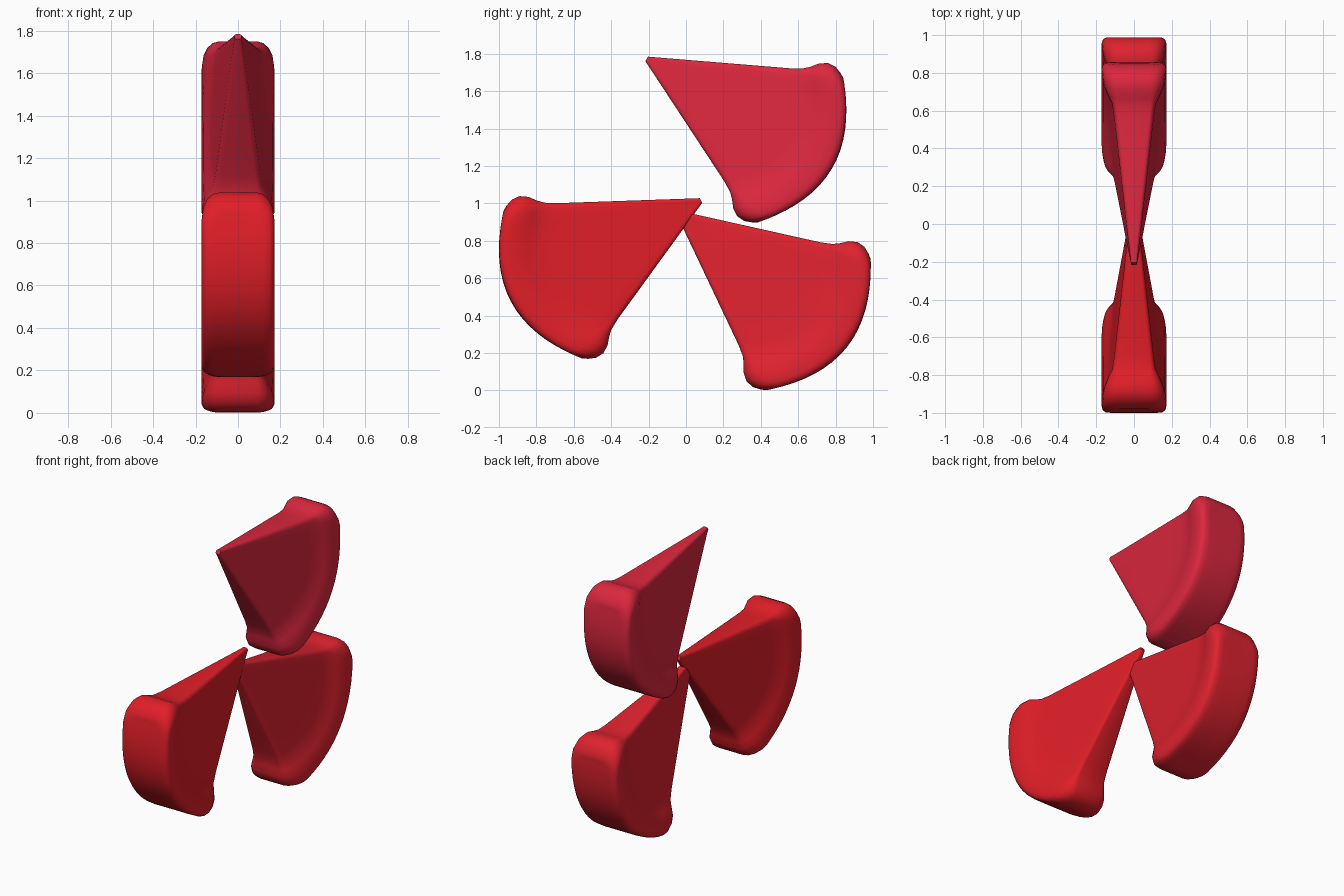
import bpy, bmesh, math

if "Cube" in bpy.data.objects:
    bpy.data.objects.remove(bpy.data.objects["Cube"])

# Loft rings from tip to rind: (u, half height, half thickness, corner radius, arc bulge, flesh flag)
RINGS = [(0.0, 0.014, 0.016, 0.010, 0.0, 1)]
for t in (0.03, 0.25, 0.5, 0.75, 0.92):
    RINGS.append((0.75 * t, 0.014 + 0.366 * t, 0.016 + 0.094 * t,
                  0.012 + 0.012 * t, 0.2 * t, 1))
RINGS += [
    (0.745, 0.383, 0.112, 0.026, 0.205, 1),
    (0.775, 0.412, 0.135, 0.045, 0.225, 0.6),
    (0.805, 0.450, 0.157, 0.065, 0.235, 0.2),
    (0.845, 0.476, 0.168, 0.080, 0.230, 0),
    (0.890, 0.479, 0.171, 0.085, 0.220, 0),
    (0.930, 0.464, 0.165, 0.080, 0.203, 0),
    (0.958, 0.447, 0.148, 0.070, 0.188, 0),
    (0.970, 0.432, 0.115, 0.060, 0.180, 0),
    (0.975, 0.424, 0.060, 0.040, 0.176, 0),
]


def section(u, hv, hx, r, bulge, flesh):
    """Closed rounded section, bent along the rind arc."""
    r = min(r, hv * 0.8, hx * 0.8)
    half = []
    for k in range(5):
        a = math.radians(22.5 * k)
        half.append((hx - r + r * math.sin(a), -hv + r - r * math.cos(a)))
    w = hv - r
    half += [(hx, -w + 2 * w * k / 14) for k in range(1, 14)]
    half += [(x, -v) for x, v in reversed(half[:5])]
    pts = []
    for x, v in half:
        arc = 1 - (v / hv) ** 2
        # Flesh sides stay planar towards the curved rind
        grow = 1 + flesh * arc * bulge / max(u, 0.2) * 0.8
        pts.append((x * grow, u + bulge * arc, v))
    return pts + [(-x, y, z) for x, y, z in reversed(pts)]


def slice_part(name, tip, angle, side, color):
    bm = bmesh.new()
    a = math.radians(angle)
    c, s = math.cos(a), math.sin(a)
    loops = []
    for ring in RINGS:
        loops.append([bm.verts.new((x, tip[0] + side * (u * c - v * s),
                                    tip[1] + u * s + v * c))
                      for x, u, v in section(*ring)])
    n = len(loops[0])
    for p, q in zip(loops, loops[1:]):
        for i in range(n):
            j = (i + 1) % n
            bm.faces.new((p[i], p[j], q[j], q[i]))
    # Caps: strips across the thickness
    for p in (loops[0], loops[-1]):
        for i in range(n // 2 - 1):
            bm.faces.new((p[i], p[i + 1], p[n - 2 - i], p[n - 1 - i]))
    bmesh.ops.recalc_face_normals(bm, faces=bm.faces)
    mesh = bpy.data.meshes.new(name)
    bm.to_mesh(mesh)
    bm.free()
    obj = bpy.data.objects.new(name, mesh)
    bpy.context.collection.objects.link(obj)
    mat = bpy.data.materials.new(name + "_red")
    mat.diffuse_color = (*color, 1)
    mat.use_nodes = True
    mat.node_tree.nodes["Principled BSDF"].inputs["Base Color"].default_value = mat.diffuse_color
    mesh.materials.append(mat)
    bpy.ops.object.select_all(action='DESELECT')
    obj.select_set(True)
    bpy.context.view_layer.objects.active = obj
    bpy.ops.object.shade_smooth_by_angle(angle=math.radians(50))


# Three fruit wedges
slice_part("upper_slice", (-0.21, 1.772), -30.7, 1, (0.72, 0.020, 0.048))
slice_part("lower_right_slice", (-0.04, 0.948), -38.6, 1, (0.73, 0.016, 0.028))
slice_part("left_slice", (0.08, 1.015), -28.0, -1, (0.75, 0.013, 0.021))
